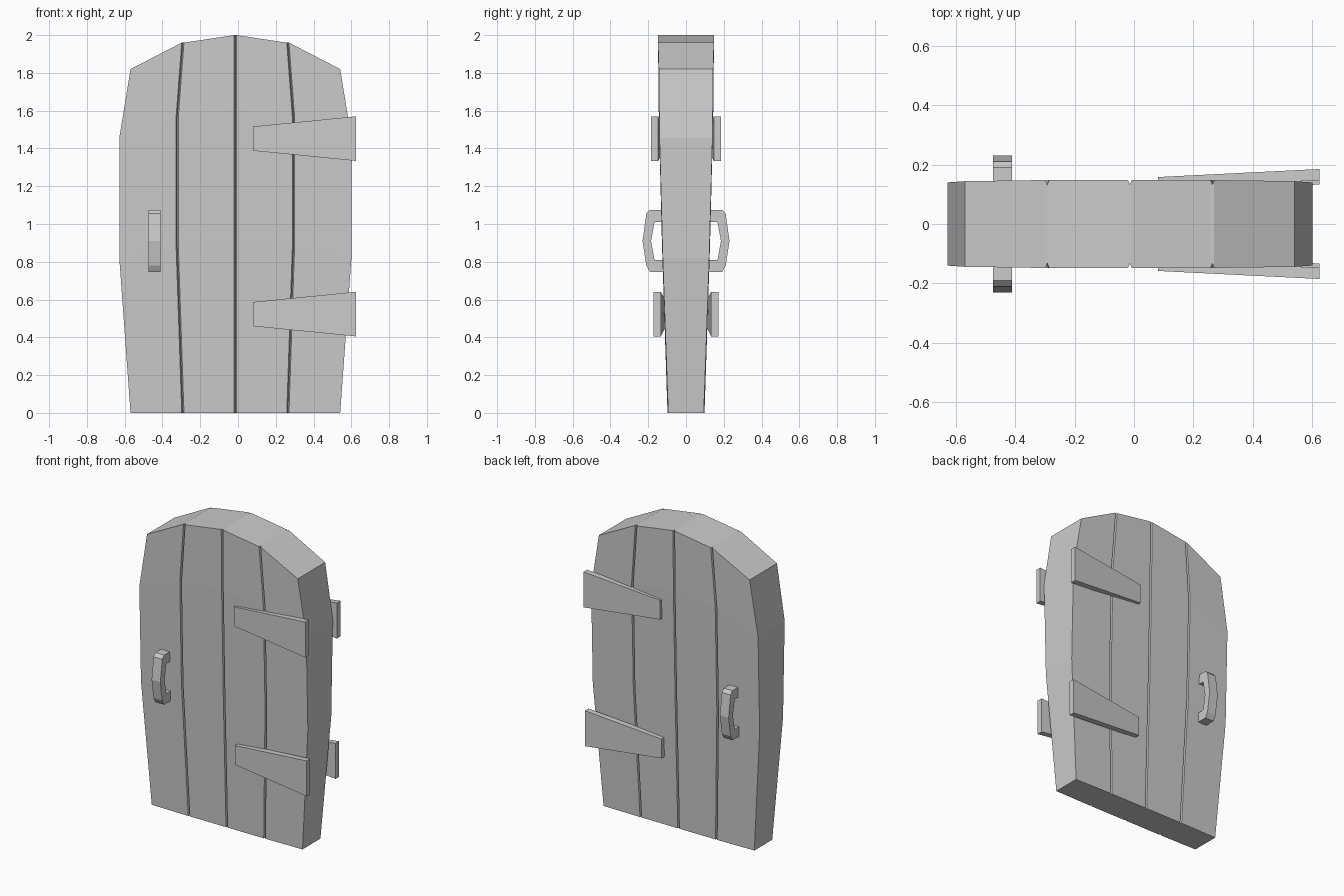
import bpy, bmesh

if "Cube" in bpy.data.objects:
    bpy.data.objects.remove(bpy.data.objects["Cube"])


def make_object(name, verts, faces):
    me = bpy.data.meshes.new(name)
    me.from_pydata(verts, [], faces)
    bm = bmesh.new()
    bm.from_mesh(me)
    bmesh.ops.recalc_face_normals(bm, faces=bm.faces)
    bm.to_mesh(me)
    bm.free()
    ob = bpy.data.objects.new(name, me)
    bpy.context.collection.objects.link(ob)
    return ob


def prism(name, a, b):
    """Solid between two matching closed loops."""
    n = len(a)
    faces = [tuple(range(n)), tuple(range(n, 2 * n))]
    faces += [(i, (i + 1) % n, n + (i + 1) % n, n + i) for i in range(n)]
    return make_object(name, a + b, faces)


# Door panel: four planks with V grooves, lofted through four levels
seams = [-0.555, -0.278, 0.0, 0.278, 0.555]
tops = [1.82, 1.96, 2.0, 1.96, 1.82]
levels = [(0, 1.0, 0.098), (0.45, 1.107, 0.127), (0.8, 1.107, 0.144), (1, 1.0, 0.148)]
GAP, DEPTH, SHIFT = 0.006, 0.016, -0.014
verts, faces = [], []
for t, widen, half in levels:
    front = []
    for i, (x, top) in enumerate(zip(seams, tops)):
        x = x * widen + SHIFT
        if i in (0, 4):
            front.append((x, half - 0.004, t * top))
        else:
            front += [(x - GAP, half, t * top), (x, half - DEPTH, t * top),
                      (x + GAP, half, t * top)]
    verts += [(x, -y, z) for x, y, z in front] + front[::-1]
n = 22
for r in range(len(levels) - 1):
    for i in range(n):
        j = (i + 1) % n
        faces.append((r * n + i, r * n + j, r * n + n + j, r * n + n + i))
for base in (0, 3 * n):
    for i in range(n // 2 - 1):
        faces.append((base + i, base + i + 1, base + n - 2 - i, base + n - 1 - i))
make_object("door_planks", verts, faces)

# Tapered hinge straps and pull handles on both faces
outer = [(0.11, 1.075), (0.19, 1.075), (0.21, 1.055), (0.23, 0.91),
         (0.21, 0.78), (0.19, 0.745), (0.11, 0.745)]
inner = [(0.11, 0.81), (0.167, 0.81), (0.185, 0.91), (0.167, 1.01), (0.11, 1.01)]
for side, s in (("front", -1), ("back", 1)):
    for label, zc, y in (("upper", 1.452, 0.185), ("lower", 0.523, 0.171)):
        loops = []
        for d in (0, 0.038):
            loops.append([(0.08, s * (y - 0.027 - d), zc - 0.064),
                          (0.625, s * (y - d), zc - 0.118),
                          (0.625, s * (y - d), zc + 0.118),
                          (0.08, s * (y - 0.027 - d), zc + 0.064)])
        prism(f"{label}_hinge_{side}", *loops)
    prism(f"handle_{side}", *[[(x, s * y, z) for y, z in outer + inner]
                              for x in (-0.475, -0.411)])
